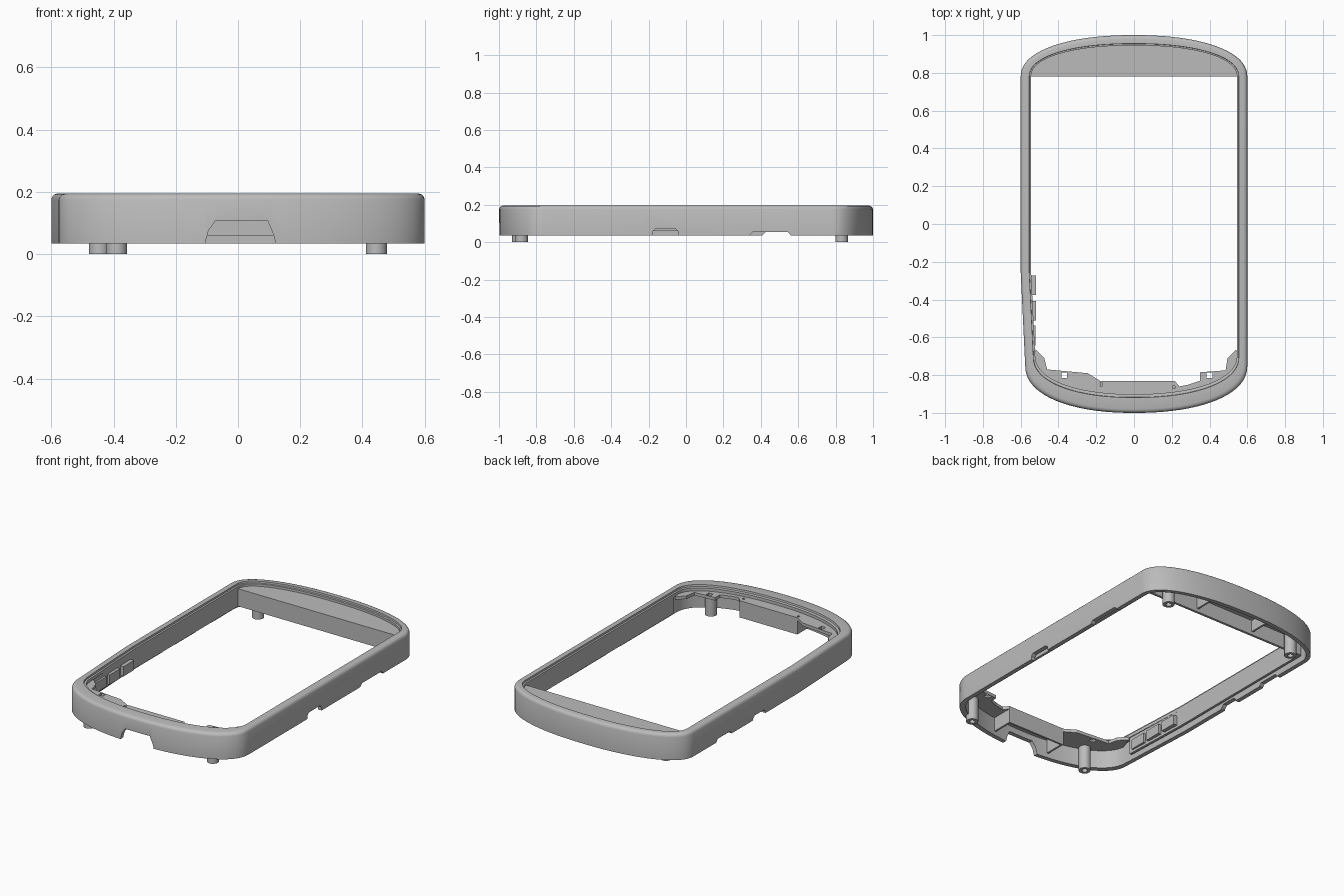
import bpy, bmesh, math

cube = bpy.data.objects.get("Cube")
if cube:
    bpy.data.objects.remove(cube, do_unlink=True)

grey = bpy.data.materials.new("plain grey")
grey.use_nodes = True
grey.diffuse_color = (0.5, 0.5, 0.5, 1)
grey.node_tree.nodes["Principled BSDF"].inputs["Base Color"].default_value = (0.5, 0.5, 0.5, 1)


def finish(name, bm):
    bmesh.ops.recalc_face_normals(bm, faces=bm.faces[:])
    mesh = bpy.data.meshes.new(name)
    bm.to_mesh(mesh)
    bm.free()
    ob = bpy.data.objects.new(name, mesh)
    bpy.context.collection.objects.link(ob)
    mesh.materials.append(grey)
    return ob


def loft(name, rings):
    """Joins rings of equal length into a closed tube-like solid."""
    bm = bmesh.new()
    loops = [[bm.verts.new(p) for p in r] for r in rings]
    n = len(loops[0])
    for a, b in zip(loops, loops[1:] + loops[:1]):
        for i in range(n):
            j = (i + 1) % n
            bm.faces.new((a[i], a[j], b[j], b[i]))
    return finish(name, bm)


def prism(name, pts, lo, hi, axis="z"):
    """Extrudes a 2D outline along one axis."""
    place = {"z": lambda u, v, w: (u, v, w),
             "y": lambda u, v, w: (u, w, v),
             "x": lambda u, v, w: (w, u, v)}[axis]
    bm = bmesh.new()
    face = bm.faces.new([bm.verts.new(place(u, v, lo)) for u, v in pts])
    shift = [b - a for a, b in zip(place(0, 0, lo), place(0, 0, hi))]
    out = bmesh.ops.extrude_face_region(bm, geom=[face])
    moved = [g for g in out["geom"] if isinstance(g, bmesh.types.BMVert)]
    bmesh.ops.translate(bm, vec=shift, verts=moved)
    return finish(name, bm)


def box(name, x0, x1, y0, y1, z0, z1):
    return prism(name, [(x0, y0), (x1, y0), (x1, y1), (x0, y1)], z0, z1)


def cut(target, cutters):
    for c in cutters:
        c.hide_render = True
        mod = target.modifiers.new("cut", "BOOLEAN")
        mod.operation = "DIFFERENCE"
        mod.solver = "EXACT"
        mod.object = c
        bpy.context.view_layer.objects.active = target
        bpy.ops.object.modifier_apply(modifier=mod.name)
        bpy.data.objects.remove(c, do_unlink=True)


def smooth(ob, angle=30):
    bpy.ops.object.select_all(action="DESELECT")
    ob.select_set(True)
    bpy.context.view_layer.objects.active = ob
    bpy.ops.object.shade_smooth_by_angle(angle=math.radians(angle))


STEPS = 40


def bow(d, back):
    """Rounded end of the outline, inset by d; runs counter-clockwise."""
    wide = 0.6 - d
    if back:
        mid, tip, start = 0.78, 1 - d, 0
    else:
        mid, tip, start = -0.75 + d, -1 + d * (1.8 if d > 0.03 else 1), math.pi
    pts = []
    for i in range(STEPS + 1):
        a = start + math.pi * i / STEPS
        c, s = math.cos(a), math.sin(a)
        x = wide * math.copysign(abs(c) ** 0.91, c)
        y = mid + abs(tip - mid) * math.copysign(abs(s) ** 0.91, s)
        if x < 0 and not back:
            x *= 0.96
        pts.append((x, y))
    return pts


def outline(d):
    # the left side tapers in towards the front
    return bow(d, True) + [(-0.6 + d, -0.25)] + bow(d, False) + [(0.6 - d, -0.25)]


# Outer frame: wall, rounded shoulder, flat rim and inner step
section = [(0, 0.035), (0, 0.176), (0.004, 0.186), (0.010, 0.192), (0.02, 0.195),
           (0.045, 0.195), (0.046, 0.184), (0.055, 0.182), (0.055, 0.162),
           (0.026, 0.162), (0.026, 0.035)]
frame = loft("frame", [[(x, y, z) for x, y in outline(d)] for d, z in section])


def notch(y0, y1, top, side):
    pts = [(y0, 0), (y1, 0), (y1, top - 0.015), (y1 - 0.015, top),
           (y0 + 0.015, top), (y0, top - 0.015)]
    return prism("notch", pts, *sorted((side * 0.5, side * 0.7)), axis="x")


# Port opening at the front and notches along both sides
port = prism("port", [(-0.115, 0), (0.13, 0), (0.115, 0.06), (0.095, 0.108),
                      (-0.072, 0.108), (-0.095, 0.075)], -1.1, -0.94, axis="y")
cut(frame, [port, notch(-0.18, -0.04, 0.07, 1), notch(0.34, 0.56, 0.053, 1),
            notch(0.41, 0.56, 0.053, -1), notch(0.08, 0.2, 0.06, -1)])
smooth(frame)

# Inner skirts along the sides
prism("right_skirt", [(0.545, -0.66), (0.56, -0.66), (0.56, 0.79), (0.545, 0.79)], 0.06, 0.17)
prism("left_skirt", [(-0.56, 0.79), (-0.56, -0.25), (-0.545, -0.67),
                     (-0.53, -0.67), (-0.545, -0.25), (-0.545, 0.79)], 0.06, 0.17)

# Back panel with its front wall and ribs
prism("back_panel", bow(0.022, True), 0.15, 0.168)
box("back_panel_wall", -0.55, 0.55, 0.78, 0.795, 0.06, 0.16)
for x in (-0.2, 0.2):
    box("back_rib", x - 0.006, x + 0.006, 0.79, 0.945, 0.08, 0.155)

# Front ledge with a stepped inner edge
edge = [(0.54, -0.665), (0.495, -0.71), (0.485, -0.775), (0.35, -0.785),
        (0.35, -0.83), (0.29, -0.85), (0.24, -0.86), (0.215, -0.83),
        (-0.18, -0.83), (-0.245, -0.79), (-0.46, -0.77), (-0.475, -0.71),
        (-0.52, -0.665)]
rim = [p for p in bow(0.024, False) if p[1] < -0.74]
ledge = prism("front_ledge", rim + edge, 0.145, 0.164)
cut(ledge, [box("hole", x - r, x + r, y - r, y + r, 0.1, 0.2) for x, y, r in
            ((-0.37, -0.8, 0.015), (0.4, -0.8, 0.015),
             (-0.175, -0.85, 0.007), (0.21, -0.865, 0.007))])

# Pocket behind the port
box("port_wall", -0.18, 0.215, -0.842, -0.83, 0.06, 0.15)
for x in (-0.174, 0.209):
    box("port_rib", x - 0.006, x + 0.006, -0.96, -0.835, 0.06, 0.15)

# Button guides on the left
for y, x in ((-0.325, -0.519), (-0.46, -0.52), (-0.59, -0.521)):
    box("button_guide", -0.55, x, y - 0.052, y + 0.052, 0.075, 0.135)

# Hollow screw posts
for name, x, y in (("back_right_post", -0.445, 0.832), ("back_left_post", 0.445, 0.832),
                   ("front_right_post", -0.39, -0.895), ("front_left_post", 0.445, -0.88)):
    rings = [[(x + r * math.cos(i * math.pi / 12), y + r * math.sin(i * math.pi / 12), z)
              for i in range(24)]
             for r, z in ((0.034, 0), (0.034, 0.155), (0.016, 0.155), (0.016, 0))]
    smooth(loft(name, rings))
